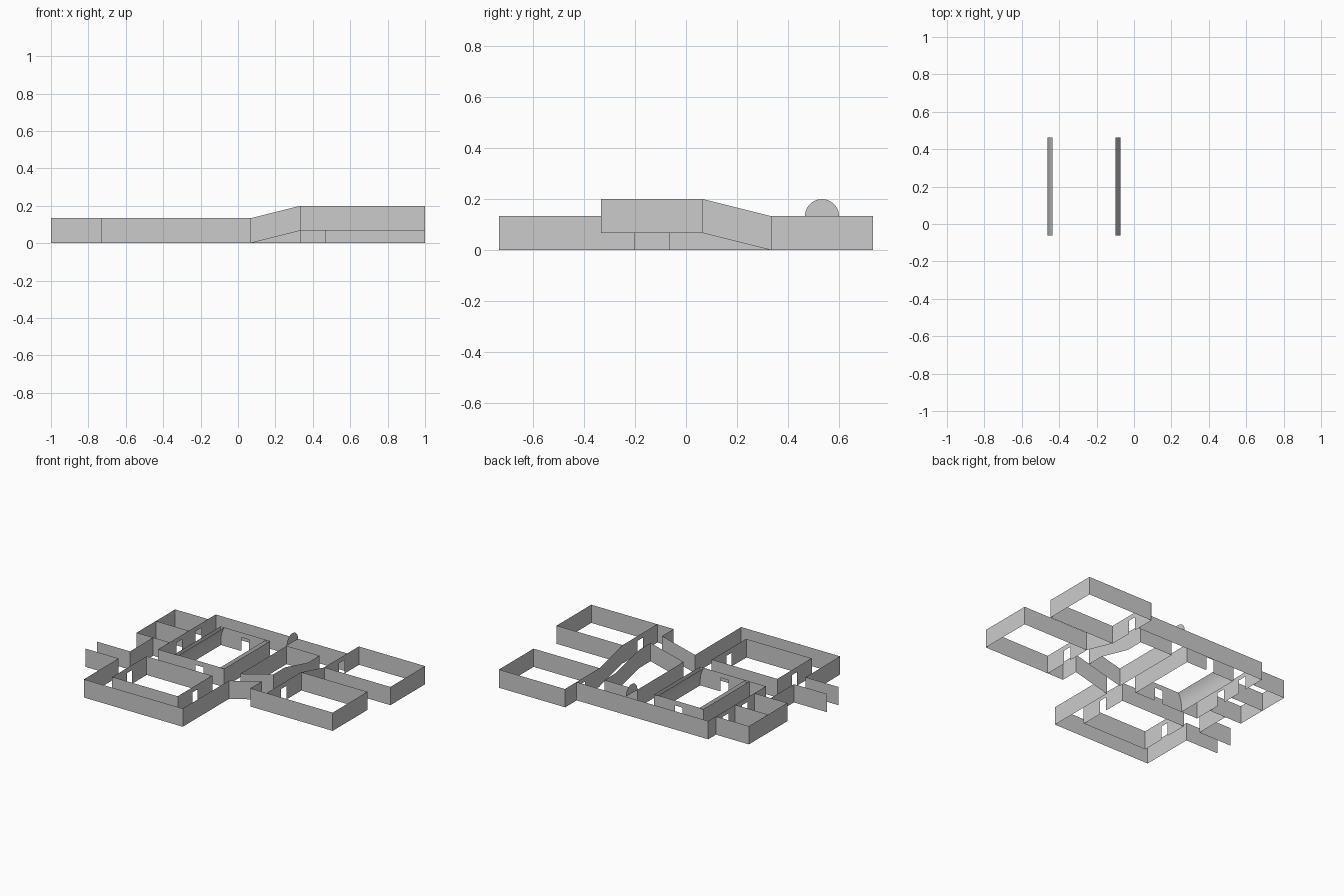
import bpy, bmesh, math

if "Cube" in bpy.data.objects:
    bpy.data.objects.remove(bpy.data.objects["Cube"])

U = 1 / 15          # plan module
H = 2               # wall height in modules
DOOR_W, DOOR_H = 1.0, 1.5
GAP = 0.07          # spacing between outer wall skin and room lining


def make(name, polys, smooth=False):
    """Object from polygons given in plan modules."""
    bm = bmesh.new()
    for poly in polys:
        bm.faces.new([bm.verts.new([c * U for c in p]) for p in poly])
    bmesh.ops.remove_doubles(bm, verts=bm.verts, dist=1e-5)
    me = bpy.data.meshes.new(name)
    bm.to_mesh(me)
    bm.free()
    ob = bpy.data.objects.new(name, me)
    bpy.context.collection.objects.link(ob)
    if smooth:
        for f in me.polygons:
            f.use_smooth = True
    return ob


def notch(a, b, z):
    """Doorway outline centred between plan points a and b."""
    L = math.dist(a[:2], b[:2])
    at = lambda t: [a[i] + (b[i] - a[i]) * t for i in (0, 1)]
    p, q = at(0.5 - DOOR_W / 2 / L), at(0.5 + DOOR_W / 2 / L)
    return [(*p, z), (*p, z + DOOR_H), (*q, z + DOOR_H), (*q, z)]


def walls(name, *paths):
    """Paths of (x, y[, floor z]) points, each raised to a wall."""
    polys = []
    for path in paths:
        pts = [(*p, 0)[:3] for p in path]
        for a, b in zip(pts, pts[1:]):
            polys.append([a, b, (*b[:2], b[2] + H), (*a[:2], a[2] + H)])
    return make(name, polys)


def room(name, x0, x1, y0, y1, z=0, doors="", sides="nesw"):
    """Rectangular room; doors lists the sides holding a doorway."""
    c = {"s": ((x0, y0), (x1, y0)), "e": ((x1, y0), (x1, y1)),
         "n": ((x1, y1), (x0, y1)), "w": ((x0, y1), (x0, y0))}
    polys = []
    for s in sides:
        a, b = c[s]
        mid = notch(a, b, z) if s in doors else []
        polys.append([(*a, z), *mid, (*b, z), (*b, z + H), (*a, z + H)])
    return make(name, polys)


# Outer corridor walls on the level
walls("north_corridor_wall", [(-9, -1), (-9, 1)], [(-9, 7.667), (-9, 9), (7, 9)])
walls("west_corridor_wall", [(-9, -1), (-7, -1)], [(-11, 1), (-11, -3), (-15, -3)])
walls("south_corridor_wall", [(-15, -5), (-11, -5), (-11, -11), (1, -11), (1, -3)])

# Ramped corridor walls climbing to the raised landing and back down
walls("ramp_outer_wall", [(1, -3), (5, -3, 1), (5, -5, 1), (7, -5, 1)],
      [(7, 1, 1), (7, 5)])
walls("ramp_core_wall", [(1, -1), (5, -1, 1), (5, 1, 1), (5, 5), (5, 7), (1, 7), (1, -1)])

# East rooms, with a second skin on the door side
for label, y0, y1, z in (("northeast", 5, 11, 0), ("southeast", -5, 1, 1)):
    room(label + "_room", 7, 15, y0, y1, z, "w")
    room(label + "_door_lining", 7 - GAP / 2, 15, y0, y1, z, "w", "w")

# Two small west rooms sharing a middle wall
ym = 1 + 10 / 3
room("small_room_south", -13, -9, 1, ym, 0, "e")
room("small_room_north", -13, -9, ym, ym + 10 / 3, 0, "e", "new")

# South hall, double skinned
room("south_hall_outer", -9, -1, -9, -3, 0, "ew")
room("south_hall_lining", -9 + GAP, -1 - GAP, -9 + GAP, -3 - GAP, 0, "ew")

# Vaulted hall: straight outer skin
room("vaulted_hall_outer", -7, -1, -1, 7, 0, "ns")

# Vaulted hall lining: side walls curve inward as the start of a barrel vault
R, SPRING, CX = 3 - GAP, 0.5, -4
top = math.asin((H - SPRING) / R)
profile = [(R, 0)] + [(R * math.cos(top * i / 10), SPRING + R * math.sin(top * i / 10))
                      for i in range(11)]
ya, yb = -1 + GAP, 7 - GAP
for label, s in (("west", -1), ("east", 1)):
    make("vault_side_" + label,
         [[(CX + s * p[0], ya, p[1]), (CX + s * q[0], ya, q[1]),
           (CX + s * q[0], yb, q[1]), (CX + s * p[0], yb, p[1])]
          for p, q in zip(profile, profile[1:])], smooth=True)
for label, y in (("south", ya), ("north", yb)):
    make("vault_end_" + label,
         [notch((CX - R, y), (CX + R, y), 0)
          + [(CX + x, y, z) for x, z in profile]
          + [(CX - x, y, z) for x, z in reversed(profile)]])

# Half-round arch panel over the north corridor
make("corridor_arch", [[(1, 8 + math.cos(math.pi * i / 24), H + math.sin(math.pi * i / 24))
                        for i in range(25)]])
